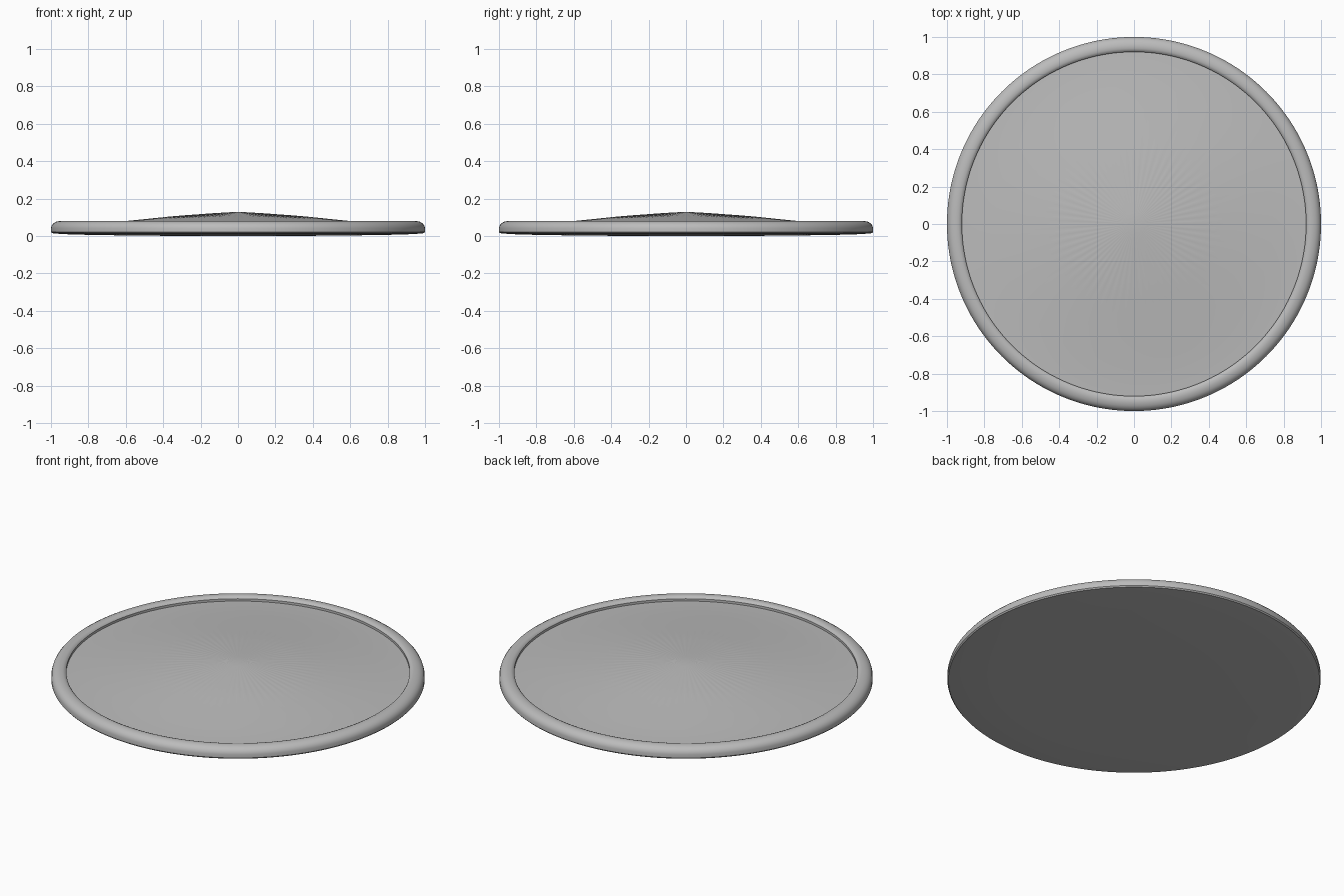
import bpy, bmesh, math

if "Cube" in bpy.data.objects:
    bpy.data.objects.remove(bpy.data.objects["Cube"])

SEG = 256
PLEATS = 64

grey = bpy.data.materials.new("plain grey")
grey.diffuse_color = (0.5, 0.5, 0.5, 1)
grey.use_nodes = True
grey.node_tree.nodes["Principled BSDF"].inputs["Base Color"].default_value = grey.diffuse_color


def lathe(name, profile, closed=False, ripple=None, angle=35):
    """Spin an (r, z) profile about z; r = 0 points become single poles."""
    bm = bmesh.new()
    rings = []
    for r, z in profile:
        if r == 0:
            rings.append([bm.verts.new((0, 0, z))] * SEG)
            continue
        ring = []
        for i in range(SEG):
            a = 2 * math.pi * i / SEG
            dz = ripple(r, a) if ripple else 0
            ring.append(bm.verts.new((r * math.cos(a), r * math.sin(a), z + dz)))
        rings.append(ring)
    pairs = list(zip(rings, rings[1:]))
    if closed:
        pairs.append((rings[-1], rings[0]))
    for lo, hi in pairs:
        for i in range(SEG):
            j = (i + 1) % SEG
            corners = list(dict.fromkeys((lo[i], lo[j], hi[j], hi[i])))
            bm.faces.new(corners)
    bmesh.ops.recalc_face_normals(bm, faces=bm.faces)
    mesh = bpy.data.meshes.new(name)
    bm.to_mesh(mesh)
    bm.free()
    mesh.materials.append(grey)
    obj = bpy.data.objects.new(name, mesh)
    bpy.context.collection.objects.link(obj)
    bpy.ops.object.select_all(action="DESELECT")
    obj.select_set(True)
    bpy.context.view_layer.objects.active = obj
    bpy.ops.object.shade_smooth_by_angle(angle=math.radians(angle))
    return obj


def pleat(r, a):
    """Fine radial pleats that fade out away from the centre."""
    fade = max(0.0, min(1.0, (0.46 - r) / 0.12))
    return 0.0016 * r * fade * math.sin(PLEATS * a)


# Shallow pleated cone with a flatter outer band, down to the rim wall
lathe("pleated_top", [
    (0, 0.129), (0.06, 0.126), (0.14, 0.121), (0.22, 0.115), (0.30, 0.109),
    (0.36, 0.104), (0.42, 0.098), (0.48, 0.092), (0.61, 0.079),
    (0.74, 0.067), (0.86, 0.057), (0.93, 0.054)], ripple=pleat)

# Rounded rim, running down into the almost flat underside
lathe("rim_and_base", [
    (0.92, 0.05), (0.92, 0.068), (0.926, 0.075), (0.938, 0.080), (0.955, 0.080),
    (0.972, 0.076), (0.986, 0.068), (0.996, 0.056), (1.0, 0.042), (1.0, 0.022),
    (0.994, 0.015), (0.94, 0.010), (0.77, 0.005), (0.4, 0.001), (0, 0.0)], angle=40)
